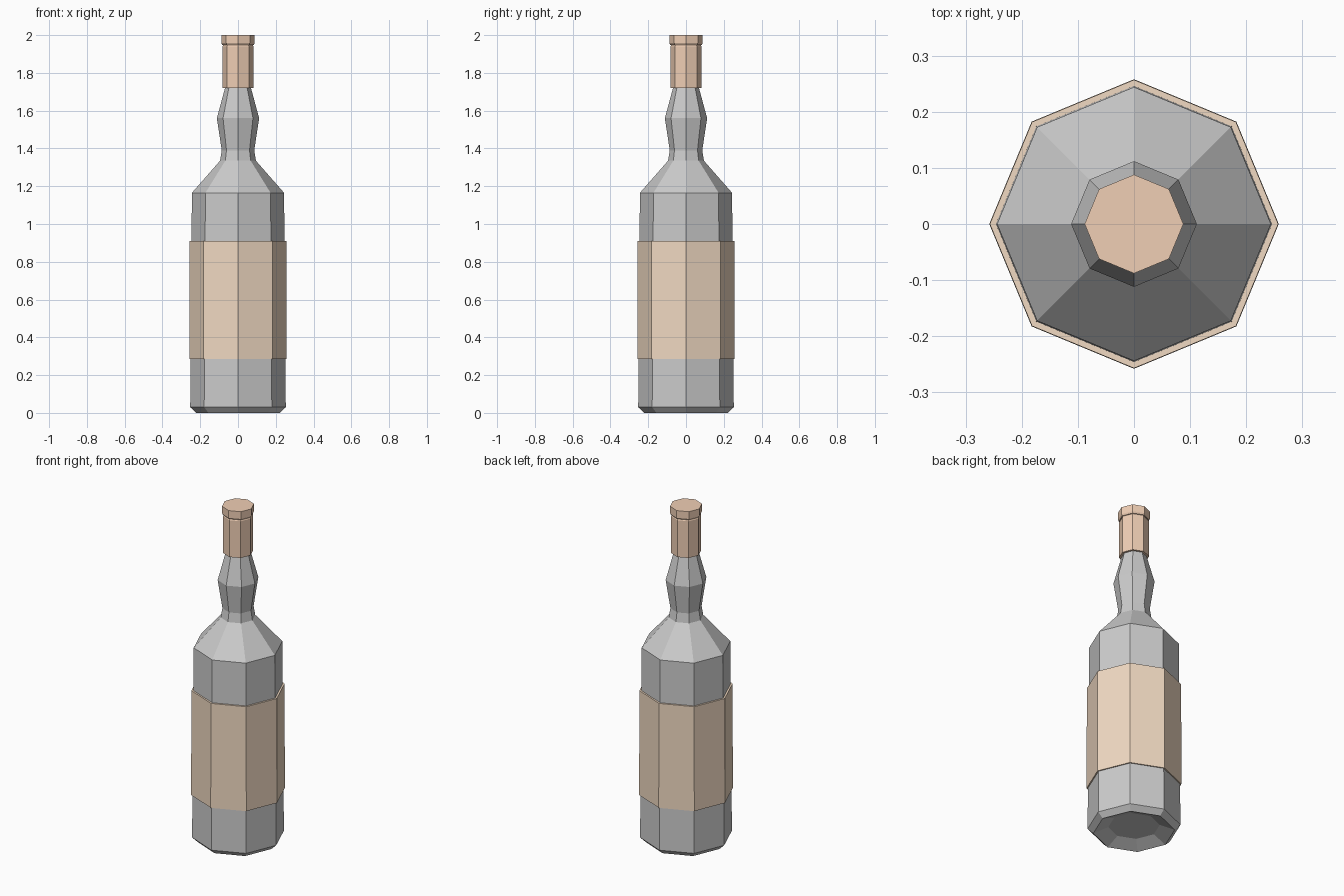
import bpy, bmesh
from math import cos, sin, tau

if "Cube" in bpy.data.objects:
    bpy.data.objects.remove(bpy.data.objects["Cube"])

SIDES = 8


def lathe(name, profile, color=None, closed=False):
    """Revolve (radius, z) points in flat facets; cap the ends or close the loop."""
    bm = bmesh.new()
    rings = [[bm.verts.new((r * cos(tau * i / SIDES), r * sin(tau * i / SIDES), z))
              for i in range(SIDES)] for r, z in profile]
    pairs = list(zip(rings, rings[1:]))
    if closed:
        pairs.append((rings[-1], rings[0]))
    else:
        bm.faces.new(rings[0])
        bm.faces.new(rings[-1])
    for a, b in pairs:
        for i in range(SIDES):
            j = (i + 1) % SIDES
            bm.faces.new((a[i], a[j], b[j], b[i]))
    bmesh.ops.recalc_face_normals(bm, faces=bm.faces)
    mesh = bpy.data.meshes.new(name)
    bm.to_mesh(mesh)
    bm.free()
    obj = bpy.data.objects.new(name, mesh)
    bpy.context.collection.objects.link(obj)
    if color:
        mat = bpy.data.materials.new(name + "_color")
        mat.diffuse_color = (*color, 1)
        mat.use_nodes = True
        mat.node_tree.nodes["Principled BSDF"].inputs["Base Color"].default_value = mat.diffuse_color
        mesh.materials.append(mat)
    return obj


# Glass body with recessed base, sloped shoulder and bulging neck
lathe("bottle", [(0.14, 0.035), (0.222, 0), (0.253, 0.03), (0.244, 1.165),
                 (0.095, 1.335), (0.086, 1.39), (0.112, 1.56), (0.066, 1.73)])

# Paper label wrapped around the body
lathe("label", [(0.258, 0.285), (0.257, 0.91), (0.243, 0.91), (0.248, 0.285)],
      (0.88, 0.70, 0.54), closed=True)

# Foil sleeve over the neck and the stopper rim on top
CAP = (0.87, 0.62, 0.46)
lathe("foil_sleeve", [(0.082, 1.72), (0.082, 1.94), (0.075, 1.952)], CAP)
lathe("stopper", [(0.083, 1.948), (0.088, 1.957), (0.088, 2.0)], CAP)
